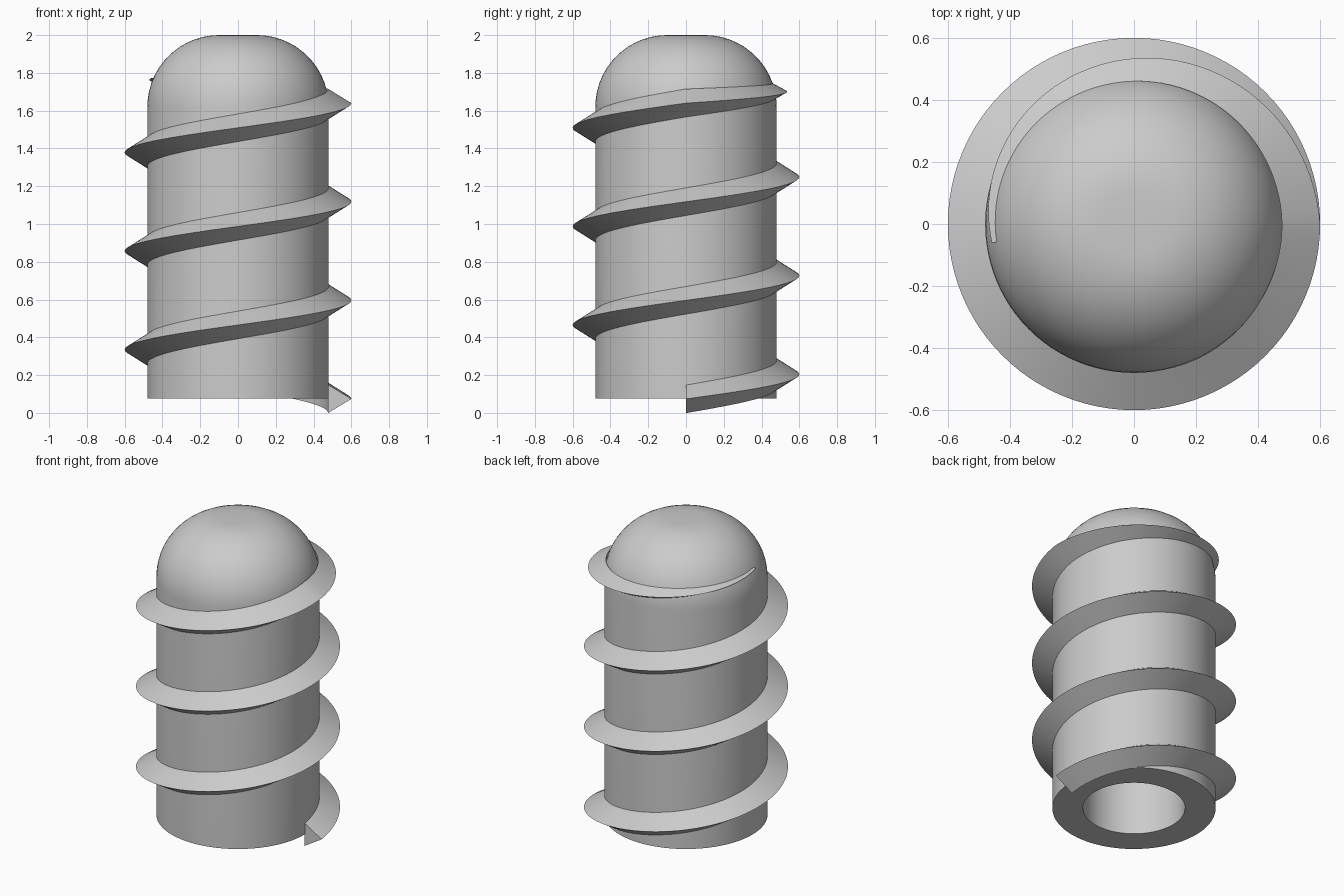
import bpy, bmesh
from math import sin, cos, pi, radians

cube = bpy.data.objects.get("Cube")
if cube:
    bpy.data.objects.remove(cube, do_unlink=True)

GREY = (0.6, 0.6, 0.6, 1)
mat = bpy.data.materials.new("light_grey")
mat.use_nodes = True
mat.diffuse_color = GREY
mat.node_tree.nodes["Principled BSDF"].inputs["Base Color"].default_value = GREY


def finish(name, bm):
    bmesh.ops.recalc_face_normals(bm, faces=bm.faces[:])
    mesh = bpy.data.meshes.new(name)
    bm.to_mesh(mesh)
    bm.free()
    mesh.materials.append(mat)
    obj = bpy.data.objects.new(name, mesh)
    bpy.context.collection.objects.link(obj)
    bpy.ops.object.select_all(action='DESELECT')
    obj.select_set(True)
    bpy.context.view_layer.objects.active = obj
    bpy.ops.object.shade_smooth_by_angle(angle=radians(35))
    return obj


def dome(radius, top, flat, steps=14):
    """Quarter-round from the wall up to a small flat cap."""
    r = radius - flat
    return [(flat + r * cos(i / steps * pi / 2), top - r + r * sin(i / steps * pi / 2))
            for i in range(steps + 1)]


# Hollow body: outer wall and dome, bottom rim, bore with a domed end
BOTTOM = 0.075
outer = dome(0.48, 2.0, 0.1)
inner = dome(0.30, 1.82, 0.1)
profile = [(0, 1.82)] + inner[::-1] + [(0.30, BOTTOM), (0.48, BOTTOM)] + outer + [(0, 2.0)]
bm = bmesh.new()
verts = [bm.verts.new((r, 0, z)) for r, z in profile]
edges = [bm.edges.new(pair) for pair in zip(verts, verts[1:])]
bmesh.ops.spin(bm, geom=verts + edges, cent=(0, 0, 0), axis=(0, 0, 1),
               angle=2 * pi, steps=96, use_merge=True)
bmesh.ops.remove_doubles(bm, verts=bm.verts[:], dist=0.0001)
finish("hollow_body", bm)

# Helical thread: triangular section, three full turns, then a fading half turn
PITCH, TURNS, FADE, SEG = 0.522, 3, 0.53, 96
bm = bmesh.new()
rings = []
for i in range(int((TURNS + FADE) * SEG) + 1):
    turn = i / SEG
    fade = max(0, turn - TURNS) / FADE
    z = 0.074 + PITCH * min(turn, TURNS) + 0.135 * fade
    half = 0.073 * (1 - fade) + 0.002
    root, crest = 0.477 - 0.035 * fade, 0.6 - 0.14 * fade
    c, s = cos(turn * 2 * pi), sin(turn * 2 * pi)
    rings.append([bm.verts.new((r * c, r * s, h)) for r, h in
                  ((root, z - half), (crest, z), (root, z + half))])
for a, b in zip(rings, rings[1:]):
    for k in range(3):
        n = (k + 1) % 3
        bm.faces.new((a[k], a[n], b[n], b[k]))
bm.faces.new(rings[0])
bm.faces.new(rings[-1])
finish("helical_thread", bm)
